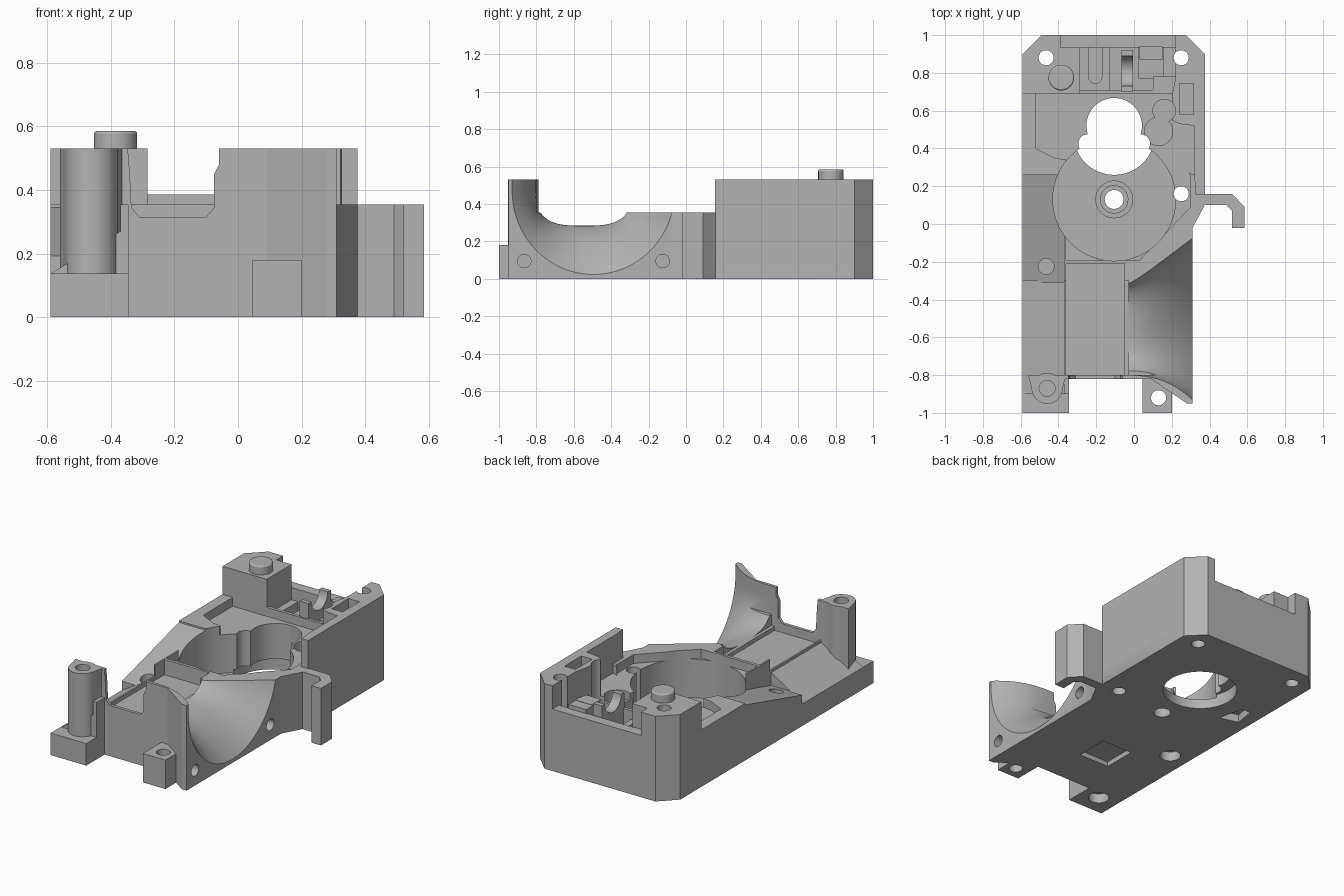
import bpy, bmesh, math

if "Cube" in bpy.data.objects:
    bpy.data.objects.remove(bpy.data.objects["Cube"], do_unlink=True)

grey = bpy.data.materials.new("plain grey")
grey.use_nodes = True
grey.diffuse_color = (0.45, 0.45, 0.45, 1)
grey.node_tree.nodes["Principled BSDF"].inputs["Base Color"].default_value = (0.45, 0.45, 0.45, 1)


def loft(name, rings):
    """Closed solid through rings of equal length."""
    bm = bmesh.new()
    loops = [[bm.verts.new(p) for p in ring] for ring in rings]
    n = len(loops[0])
    for a, b in zip(loops, loops[1:]):
        for i in range(n):
            j = (i + 1) % n
            bm.faces.new((a[i], a[j], b[j], b[i]))
    bm.faces.new(loops[0])
    bm.faces.new(loops[-1])
    bmesh.ops.recalc_face_normals(bm, faces=bm.faces)
    me = bpy.data.meshes.new(name)
    bm.to_mesh(me)
    bm.free()
    me.materials.append(grey)
    ob = bpy.data.objects.new(name, me)
    bpy.context.collection.objects.link(ob)
    return ob


def prism(pts, lo, hi, axis="z", name="tool"):
    place = {"z": lambda p, h: (p[0], p[1], h),
             "y": lambda p, h: (p[0], h, p[1]),
             "x": lambda p, h: (h, p[0], p[1])}[axis]
    return loft(name, [[place(p, h) for p in pts] for h in (lo, hi)])


def box(x0, x1, y0, y1, z0, z1):
    return prism([(x0, y0), (x1, y0), (x1, y1), (x0, y1)], z0, z1)


def cyl(a, b, r, lo, hi, axis="z", n=48, name="tool"):
    turn = [2 * math.pi * i / n for i in range(n)]
    return prism([(a + r * math.cos(t), b + r * math.sin(t)) for t in turn], lo, hi, axis, name)


def combine(body, operation, *tools):
    bpy.context.view_layer.objects.active = body
    for tool in tools:
        mod = body.modifiers.new("shape", "BOOLEAN")
        mod.operation, mod.solver, mod.object = operation, "EXACT", tool
        bpy.ops.object.modifier_apply(modifier=mod.name)
        bpy.data.objects.remove(tool, do_unlink=True)


TOP = 0.7
RIM = 0.355
HIGH = 0.53
DX, DY = -0.105, 0.13    # wheel well centre

# Base slab
body = prism([(-.59, -.9), (-.345, -.9), (-.345, -.82), (.09, -.82), (.28, -.95), (.31, -.95),
              (.31, -.02), (.375, .1), (.375, .9), (.275, 1), (-.49, 1), (-.59, .9)],
             0, RIM, name="housing")

# Sloping side ledges, front tray and stepped pockets
combine(body, "DIFFERENCE",
        prism([(.26, .345), (.26, TOP), (-.31, TOP), (-.31, .19)], -.7, -.37, "x"),
        prism([(-.7, .07), (-.37, .27), (-.37, TOP), (-.7, TOP)], -.95, -.3, "y"),
        box(-.7, -.03, -.8, -.3, .285, TOP),
        box(-.36, -.05, -.8, -.21, .26, TOP),
        prism([(-.36, -.19), (.03, -.19), (.3, .09), (.3, .26), (.13, .4), (-.36, .35)], .3, TOP),
        prism([(-.52, .69), (-.52, .4), (-.42, .35), (-.3, .33), (.13, .33), (.32, .26), (.32, .52),
               (.22, .54), (.2, .69)], .3, TOP),
        box(-.285, .22, .71, .935, .2, TOP))

# Raised walls, corner blocks, feet and tower
combine(body, "UNION",
        prism([(-.59, .69), (-.285, .69), (-.285, .935), (-.39, .935), (-.39, 1), (-.49, 1),
               (-.59, .9)], .1, HIGH),
        prism([(.2, .55), (.24, .53), (.32, .52), (.32, .26), (.325, .155), (.375, .155), (.375, .9),
               (.275, 1), (.22, 1), (.22, .77), (.2, .68)], .1, HIGH),
        box(-.39, .22, .935, 1, .1, .385),
        prism([(-.37, -.82), (.09, -.82), (.28, -.95), (.31, -.95), (.31, -.8), (-.37, -.8)],
              .1, HIGH),
        box(-.59, -.345, -1, -.815, 0, .137),
        box(.045, .2, -1, -.81, 0, .18),
        cyl(-.46, -.87, .082, .05, HIGH),
        prism([(-.542, -.87), (-.378, -.87), (-.36, -.8), (-.56, -.8)], .05, HIGH))

# Rear cavity fittings: slotted block, cradle and stepped bracket
combine(body, "UNION",
        box(-.29, -.13, .7, .94, .15, .31),
        box(-.065, -.005, .7, .92, .15, .45),
        box(0.02, .16, .77, .94, .15, .33),
        box(.03, .15, .87, .94, .15, .41),
        box(.1, .23, .69, .78, .15, .36))
combine(body, "DIFFERENCE",
        box(-.24, -.17, .78, .935, .22, TOP),
        cyl(-.205, .78, .035, .22, TOP),
        cyl(.81, .45, .08, -.09, .01, "x"))

# Front opening and side scoop
combine(body, "DIFFERENCE",
        prism([(-.335, .345), (-.31, .315), (-.1, .315), (-.075, .345), (-.075, .45), (-.06, .48),
               (-.06, TOP), (-.36, TOP), (-.34, .45)], -.83, -.75, "y"))
rings = []
for k in range(14):
    t = k / 12
    left, right = -.8 - .13 * t ** 2.5, -.3 + .24 * t ** 1.1
    bottom, mid = .285 - .262 * t ** 1.7, .47
    yc, ry, rz = (left + right) / 2, (right - left) / 2, mid - bottom
    power = .65 + .35 * min(t, 1)
    ring = [(-.04 + .35 * t, left, TOP)]
    for i in range(33):
        a = math.pi * i / 32
        c, s = math.cos(a), max(math.sin(a), 0)
        ring.append((-.04 + .35 * t, yc - ry * math.copysign(abs(c) ** power, c),
                     mid - rz * s ** power))
    ring.append((-.04 + .35 * t, right, TOP))
    rings.append(ring)
combine(body, "DIFFERENCE", loft("scoop", rings))

# Wheel well, keyhole opening and kidney recess
combine(body, "DIFFERENCE",
        cyl(DX, DY, .325, .06, TOP, n=80),
        cyl(DX, .475, .215, -.1, .08, n=64),
        cyl(DX, .52, .147, -.1, TOP, n=64),
        cyl(DX - .14, .425, .05, .03, TOP),
        cyl(DX + .14, .425, .05, .03, TOP),
        cyl(.13, .49, .075, .12, TOP),
        cyl(.16, .6, .06, .12, TOP))

# Hub with shaft hole
combine(body, "UNION", cyl(DX, DY, .1, .03, .085), cyl(DX, DY, .075, .03, .13))
combine(body, "DIFFERENCE", cyl(DX, DY, .05, -.1, TOP))

# Screw holes: through, blind from both ends, and sideways
for x, y in ((-.465, .88), (.25, .88), (.25, .16), (.13, -.92)):
    combine(body, "DIFFERENCE", cyl(x, y, .04, -.1, TOP, n=32))
for x, y, z in ((-.465, -.225, .13), (-.46, -.87, .47)):
    combine(body, "DIFFERENCE", cyl(x, y, .042, z, TOP, n=32), cyl(x, y, .06, -.1, .06, n=32))
for y in (-.865, -.125):
    combine(body, "DIFFERENCE", cyl(y, .095, .036, .22, .4, "x", 32))

# Slot in the tall wall and recesses underneath
combine(body, "DIFFERENCE",
        box(.24, .315, .58, .745, .43, TOP),
        box(-.265, -.055, -.555, -.345, -.1, .03),
        prism([(-.52, .33), (-.4, .3), (-.44, .46), (-.5, .46)], -.1, .05))

# Side hook and locating pin
hook = prism([(.36, .16), (.52, .16), (.585, .09), (.585, -.02), (.52, -.02), (.52, .07), (.49, .1),
              (.36, .1)], 0, RIM, name="side_hook")
pin = cyl(-.385, .775, .068, HIGH - .01, .585, name="locating_pin")
bevel = pin.modifiers.new("rounded rim", "BEVEL")
bevel.width, bevel.segments = .008, 2

for ob in (body, hook, pin):
    bpy.ops.object.select_all(action="DESELECT")
    ob.select_set(True)
    bpy.context.view_layer.objects.active = ob
    bpy.ops.object.shade_smooth_by_angle(angle=math.radians(30))
